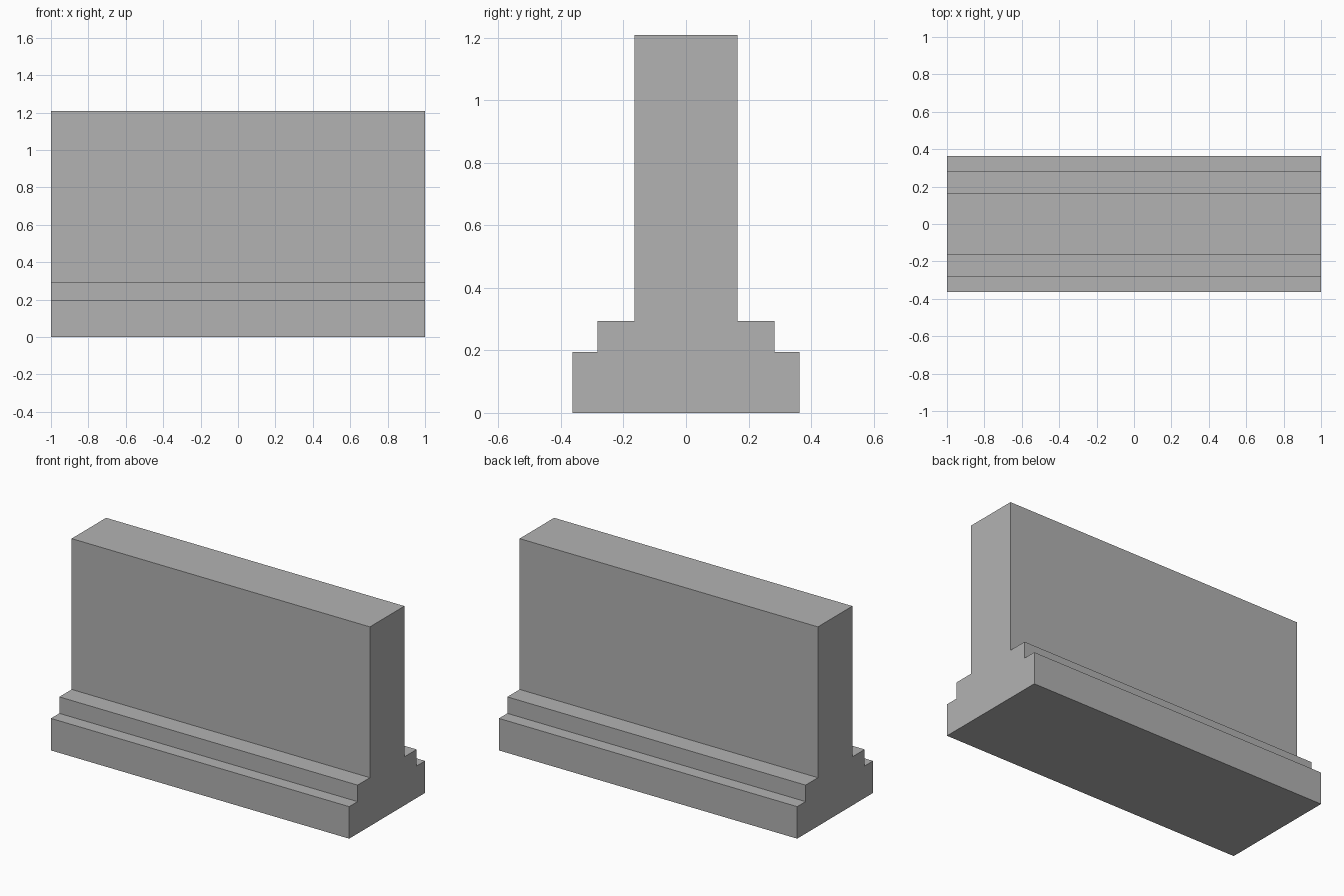
import bpy
import bmesh

cube = bpy.data.objects.get("Cube")
if cube:
    bpy.data.objects.remove(cube, do_unlink=True)

# Plain grey for the whole wall
grey = bpy.data.materials.new("plain_grey")
grey.use_nodes = True
colour = (0.448, 0.448, 0.448, 1)
grey.diffuse_color = colour
grey.node_tree.nodes["Principled BSDF"].inputs["Base Color"].default_value = colour

# Half of the cross-section (y, z), from the footing up to the wall top
half = [(0.363, 0), (0.363, 0.194), (0.283, 0.194),
        (0.283, 0.294), (0.165, 0.294), (0.165, 1.208)]
profile = half + [(-y, z) for y, z in reversed(half)]

# Mirror the section, then extrude it along the length of the wall
bm = bmesh.new()
end = bm.faces.new([bm.verts.new((-1, y, z)) for y, z in profile])
result = bmesh.ops.extrude_face_region(bm, geom=[end], use_keep_orig=True)
moved = [v for v in result["geom"] if isinstance(v, bmesh.types.BMVert)]
bmesh.ops.translate(bm, vec=(2, 0, 0), verts=moved)
bmesh.ops.recalc_face_normals(bm, faces=bm.faces)

mesh = bpy.data.meshes.new("stepped_wall")
bm.to_mesh(mesh)
bm.free()
mesh.materials.append(grey)
wall = bpy.data.objects.new("stepped_wall", mesh)
bpy.context.collection.objects.link(wall)
